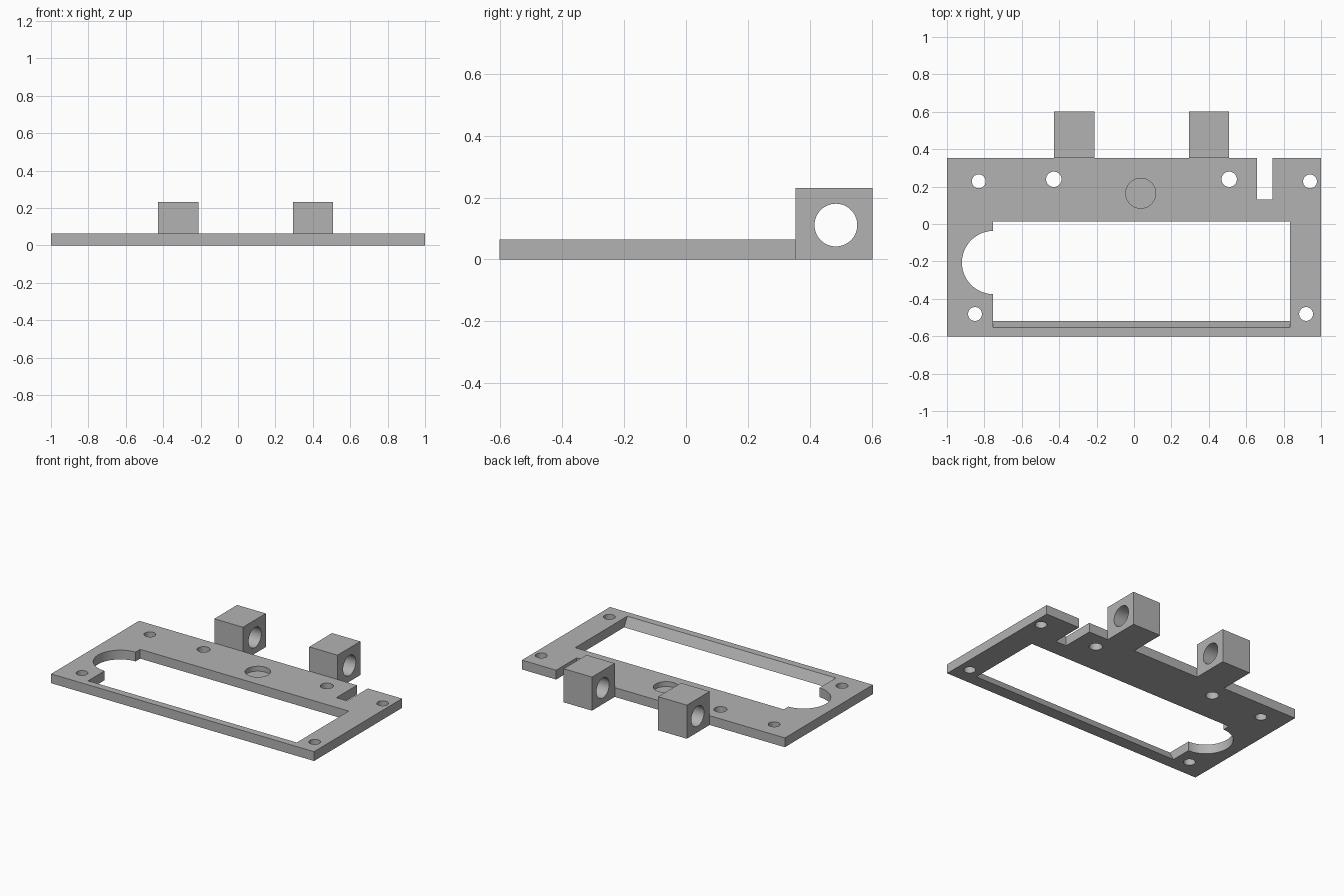
import bpy
import bmesh
from mathutils import Matrix, Vector

if "Cube" in bpy.data.objects:
    bpy.data.objects.remove(bpy.data.objects["Cube"], do_unlink=True)

THICK = 0.064
BACK = 0.354

grey = bpy.data.materials.new("plain_grey")
grey.use_nodes = True
grey.diffuse_color = (0.45, 0.45, 0.45, 1)
grey.node_tree.nodes["Principled BSDF"].inputs["Base Color"].default_value = grey.diffuse_color


def finish(name, bm):
    bmesh.ops.recalc_face_normals(bm, faces=bm.faces)
    mesh = bpy.data.meshes.new(name)
    bm.to_mesh(mesh)
    bm.free()
    mesh.materials.append(grey)
    obj = bpy.data.objects.new(name, mesh)
    bpy.context.collection.objects.link(obj)
    return obj


def box(name, low, high):
    low, high = Vector(low), Vector(high)
    bm = bmesh.new()
    bmesh.ops.create_cube(bm, size=1)
    bmesh.ops.scale(bm, vec=high - low, verts=bm.verts)
    bmesh.ops.translate(bm, vec=(low + high) / 2, verts=bm.verts)
    return finish(name, bm)


def cylinder(name, centre, radius, depth, axis="Z", sides=64):
    bm = bmesh.new()
    turn = Matrix.Rotation(1.5707963, 4, "Y") if axis == "X" else Matrix()
    bmesh.ops.create_cone(bm, cap_ends=True, segments=sides, radius1=radius, radius2=radius,
                          depth=depth, matrix=Matrix.Translation(centre) @ turn)
    return finish(name, bm)


def prism_x(name, profile, x0, x1):
    bm = bmesh.new()
    face = bm.faces.new([bm.verts.new((x0, y, z)) for y, z in profile])
    new = bmesh.ops.extrude_face_region(bm, geom=[face])["geom"]
    bmesh.ops.translate(bm, vec=(x1 - x0, 0, 0),
                        verts=[v for v in new if isinstance(v, bmesh.types.BMVert)])
    return finish(name, bm)


def cut(target, cutter):
    cutter.hide_render = True
    mod = target.modifiers.new("cut", "BOOLEAN")
    mod.operation = "DIFFERENCE"
    mod.solver = "EXACT"
    mod.object = cutter
    bpy.context.view_layer.objects.active = target
    bpy.ops.object.modifier_apply(modifier=mod.name)
    bpy.data.objects.remove(cutter, do_unlink=True)


def smooth(obj):
    bpy.ops.object.select_all(action="DESELECT")
    obj.select_set(True)
    bpy.context.view_layer.objects.active = obj
    bpy.ops.object.shade_smooth_by_angle(angle=0.5)


# Base plate
plate = box("base_plate", (-1, -0.602, 0), (1, BACK, THICK))

# Large window with a sloped front edge
window = [(0.013, -THICK / 2), (0.013, THICK * 1.5), (-0.57, THICK * 1.5), (-0.502, -THICK / 2)]
cut(plate, prism_x("window_cutter", window, -0.753, 0.834))

# Round bay on the window's side
cut(plate, cylinder("bay_cutter", (-0.751, -0.206, 0.03), 0.169, 0.2, sides=96))

# Slot in the back edge
cut(plate, box("slot_cutter", (0.657, 0.131, -0.1), (0.74, 0.5, 0.2)))

# Screw holes
for x, y, r in [(-0.83, 0.228, 0.037), (0.941, 0.228, 0.037), (-0.85, -0.481, 0.037),
                (0.92, -0.481, 0.037), (-0.429, 0.239, 0.041), (0.509, 0.239, 0.041)]:
    cut(plate, cylinder("hole_cutter", (x, y, 0.03), r, 0.2, sides=48))

# Shallow round pocket
cut(plate, cylinder("pocket_cutter", (0.036, 0.164, 0.13), 0.08, 0.2))
smooth(plate)

# Hinge blocks with a bore along x
for name, x0, x1 in [("right_hinge_block", -0.428, -0.21), ("left_hinge_block", 0.294, 0.509)]:
    block = box(name, (x0, BACK, 0), (x1, 0.602, 0.231))
    cut(block, cylinder("bore_cutter", ((x0 + x1) / 2, 0.484, 0.111), 0.069, 0.5, "X"))
    smooth(block)
